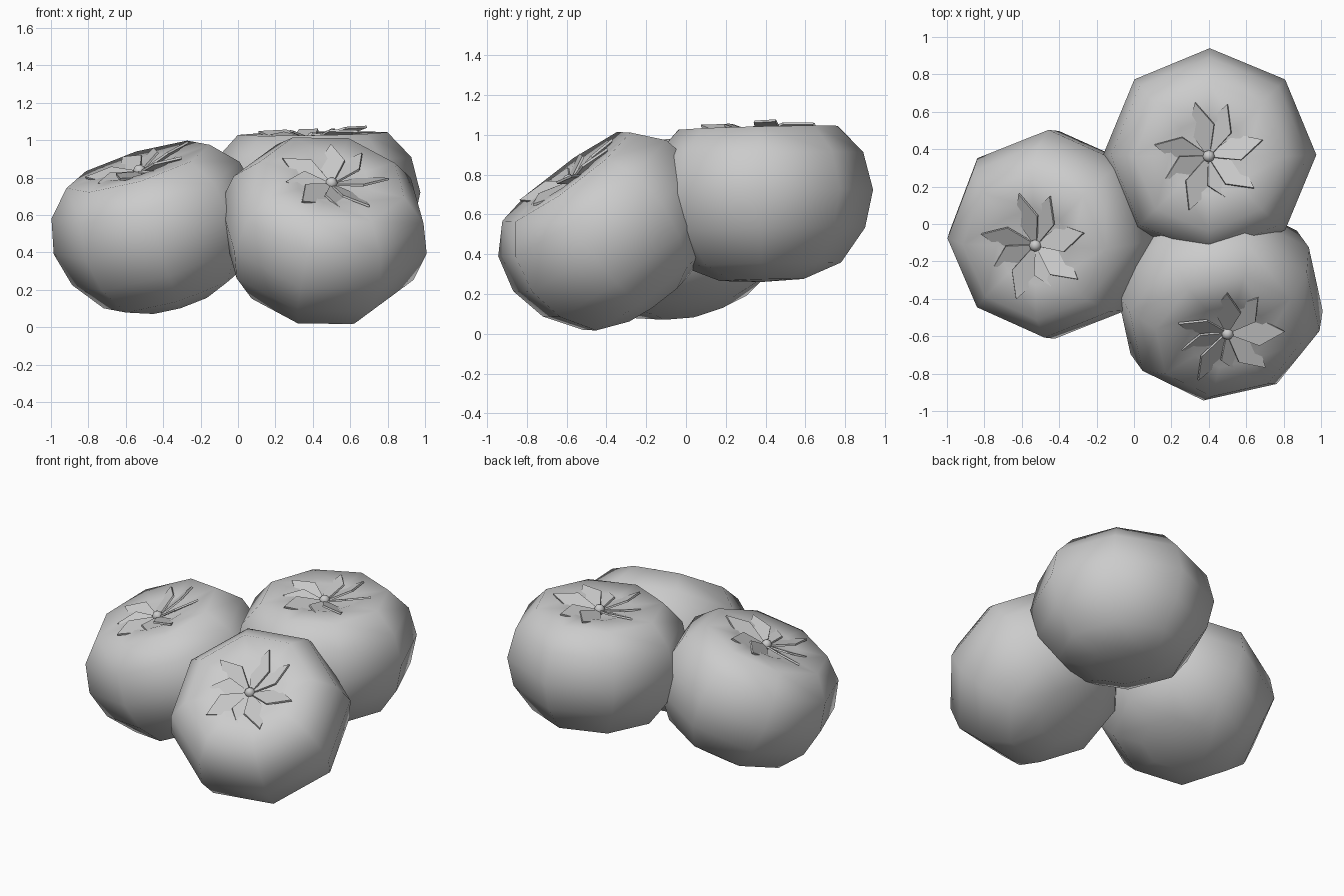
import bpy, bmesh, math
from mathutils import Matrix, Vector

if "Cube" in bpy.data.objects:
    bpy.data.objects.remove(bpy.data.objects["Cube"])

# Body profile (radius, height) from dimpled top down to base, eight sides
PROFILE = [(0.21, 0.32), (0.40, 0.325), (0.525, 0.19), (0.57, 0.0),
           (0.525, -0.19), (0.40, -0.362), (0.21, -0.44)]
TOP_POLE, BASE_POLE, SIDES = 0.25, -0.45, 8
# Sepals: (direction in degrees, length, roll in degrees, rise in degrees)
SEPALS = [(104, .30, -20, 9), (70, .30, -20, 9), (17, .31, -22, 12), (-35, .30, -22, 9),
          (-65, .26, -20, 5), (-110, .31, -20, 10), (-153, .26, -20, 7), (168, .30, -20, 9)]
CALYX_HEIGHT = 0.29


def make_object(name, bm, matrix, smooth):
    bmesh.ops.recalc_face_normals(bm, faces=bm.faces)
    for f in bm.faces:
        f.smooth = smooth
    mesh = bpy.data.meshes.new(name)
    bm.to_mesh(mesh)
    bm.free()
    ob = bpy.data.objects.new(name, mesh)
    bpy.context.collection.objects.link(ob)
    ob.matrix_world = matrix
    return ob


def body(name, matrix):
    bm = bmesh.new()
    rings = [[bm.verts.new((r * math.cos(math.tau * i / SIDES), r * math.sin(math.tau * i / SIDES), z))
              for i in range(SIDES)] for r, z in PROFILE]
    top, base = bm.verts.new((0, 0, TOP_POLE)), bm.verts.new((0, 0, BASE_POLE))
    for i in range(SIDES):
        j = (i + 1) % SIDES
        for a, b in zip(rings, rings[1:]):
            bm.faces.new((a[i], b[i], b[j], a[j]))
        bm.faces.new((top, rings[0][i], rings[0][j]))
        bm.faces.new((base, rings[-1][j], rings[-1][i]))
    make_object(name, bm, matrix, True)


def calyx(name, matrix):
    bm = bmesh.new()
    for ang, length, roll, rise in SEPALS:
        m = (Matrix.Translation((0, 0, CALYX_HEIGHT)) @ Matrix.Rotation(math.radians(ang), 4, 'Z')
             @ Matrix.Rotation(math.radians(-rise), 4, 'Y') @ Matrix.Rotation(math.radians(roll), 4, 'X'))
        outline = [(0.015, -0.012), (length * .55, -0.075), (length, 0), (length * .55, 0.075), (0.015, 0.012)]
        lo, hi = [[bm.verts.new(m @ Vector((x, y, z))) for x, y in outline] for z in (-0.006, 0.006)]
        bm.faces.new(hi)
        bm.faces.new(lo[::-1])
        for i in range(5):
            j = (i + 1) % 5
            bm.faces.new((lo[i], lo[j], hi[j], hi[i]))
    make_object(name, bm, matrix, False)


def stem(name, matrix):
    bm = bmesh.new()
    bmesh.ops.create_uvsphere(bm, u_segments=8, v_segments=5, radius=0.034,
                              matrix=Matrix.Translation((0, 0, CALYX_HEIGHT + 0.01)))
    make_object(name, bm, matrix, True)


# Three fruits: name, centre, leaning direction of the top, spin
FRUITS = [("back_fruit", (0.405, 0.37, 0.71), (-0.018, -0.025, 1), 0),
          ("left_fruit", (-0.44, -0.055, 0.555), (-0.29, -0.20, 0.94), 0),
          ("front_fruit", (0.458, -0.41, 0.53), (0.14, -0.59, 0.80), -10)]
for name, centre, axis, spin in FRUITS:
    tilt = Vector((0, 0, 1)).rotation_difference(Vector(axis)).to_matrix().to_4x4()
    m = Matrix.Translation(centre) @ tilt @ Matrix.Rotation(math.radians(spin), 4, 'Z')
    body(name + "_body", m)
    calyx(name + "_calyx", m)
    stem(name + "_stem", m)
